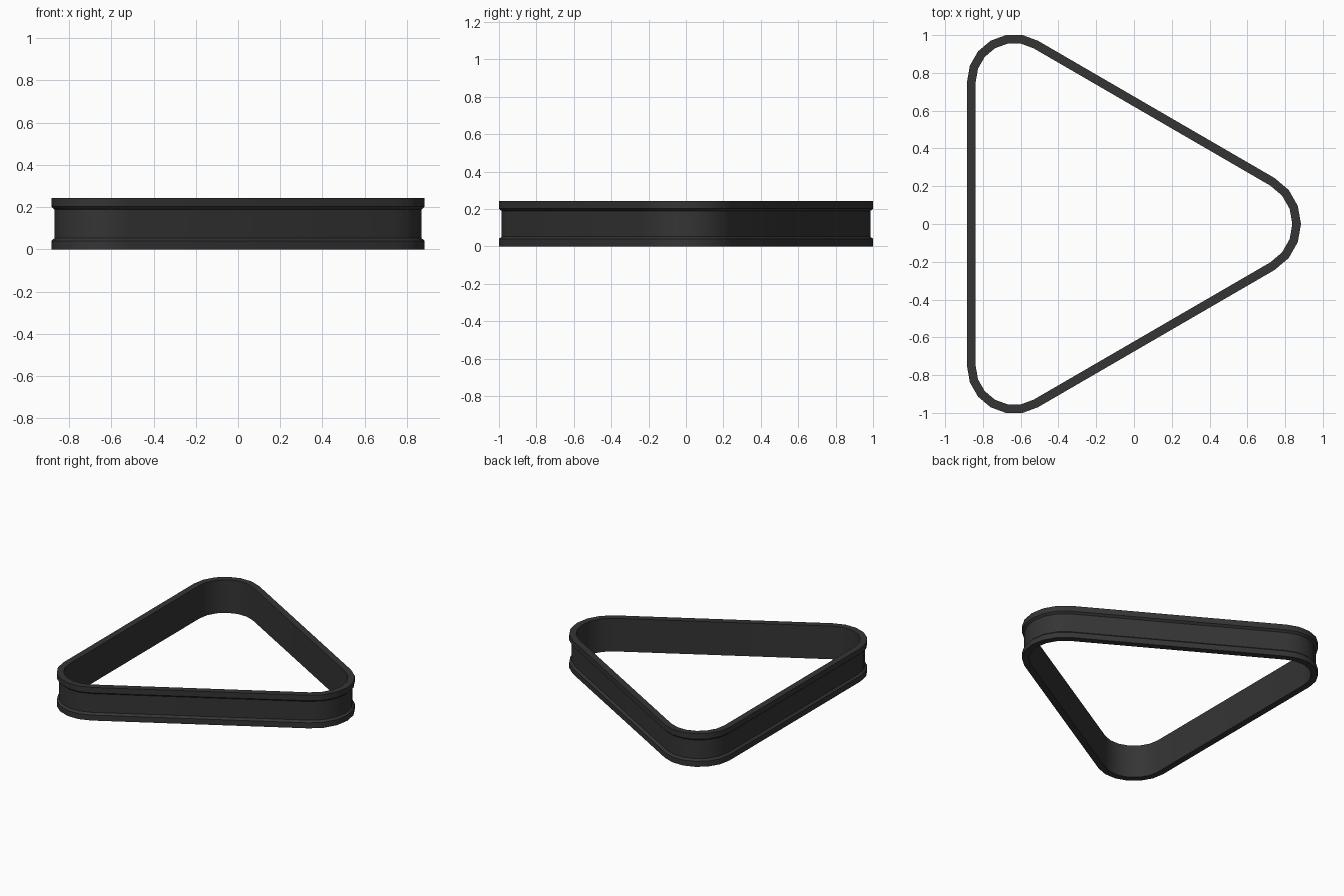
import bpy, bmesh
from math import radians, cos, sin

if "Cube" in bpy.data.objects:
    bpy.data.objects.remove(bpy.data.objects["Cube"])

# Rounded triangle outline: corner centre, radius, start angle (each corner turns 120 degrees)
CORNERS = [((0.604, 0.0), 0.28, -60), ((-0.634, 0.75), 0.25, 60), ((-0.634, -0.75), 0.25, 180)]
STEPS = 6
Y_FIT = 1.004  # faceted corners still reach full width

# Wall cross-section: (inset from outer outline, height)
PROFILE = [(0.0, 0.0), (0.0, 0.04), (0.015, 0.053), (0.015, 0.189),
           (0.0, 0.202), (0.0, 0.242), (0.046, 0.242), (0.046, 0.0)]


def outline(inset):
    pts = []
    for (cx, cy), r, start in CORNERS:
        for i in range(STEPS + 1):
            a = radians(start + 120 * i / STEPS)
            pts.append((cx + (r - inset) * cos(a), (cy + (r - inset) * sin(a)) * Y_FIT))
    return pts


# Rack frame: sweep the cross-section around the outline
bm = bmesh.new()
rings = [[bm.verts.new((x, y, z)) for x, y in outline(inset)] for inset, z in PROFILE]
for k, ring in enumerate(rings):
    nxt = rings[(k + 1) % len(rings)]
    n = len(ring)
    for i in range(n):
        j = (i + 1) % n
        bm.faces.new((ring[i], ring[j], nxt[j], nxt[i]))
bmesh.ops.recalc_face_normals(bm, faces=bm.faces)
mesh = bpy.data.meshes.new("triangle_rack")
bm.to_mesh(mesh)
bm.free()
rack = bpy.data.objects.new("triangle_rack", mesh)
bpy.context.collection.objects.link(rack)

# Dark plastic
mat = bpy.data.materials.new("dark_plastic")
mat.diffuse_color = (0.035, 0.035, 0.035, 1)
mat.use_nodes = True
mat.node_tree.nodes["Principled BSDF"].inputs["Base Color"].default_value = mat.diffuse_color
mesh.materials.append(mat)

# Smooth corners, crisp rims
bpy.context.view_layer.objects.active = rack
rack.select_set(True)
bpy.ops.object.shade_smooth_by_angle(angle=radians(30))
